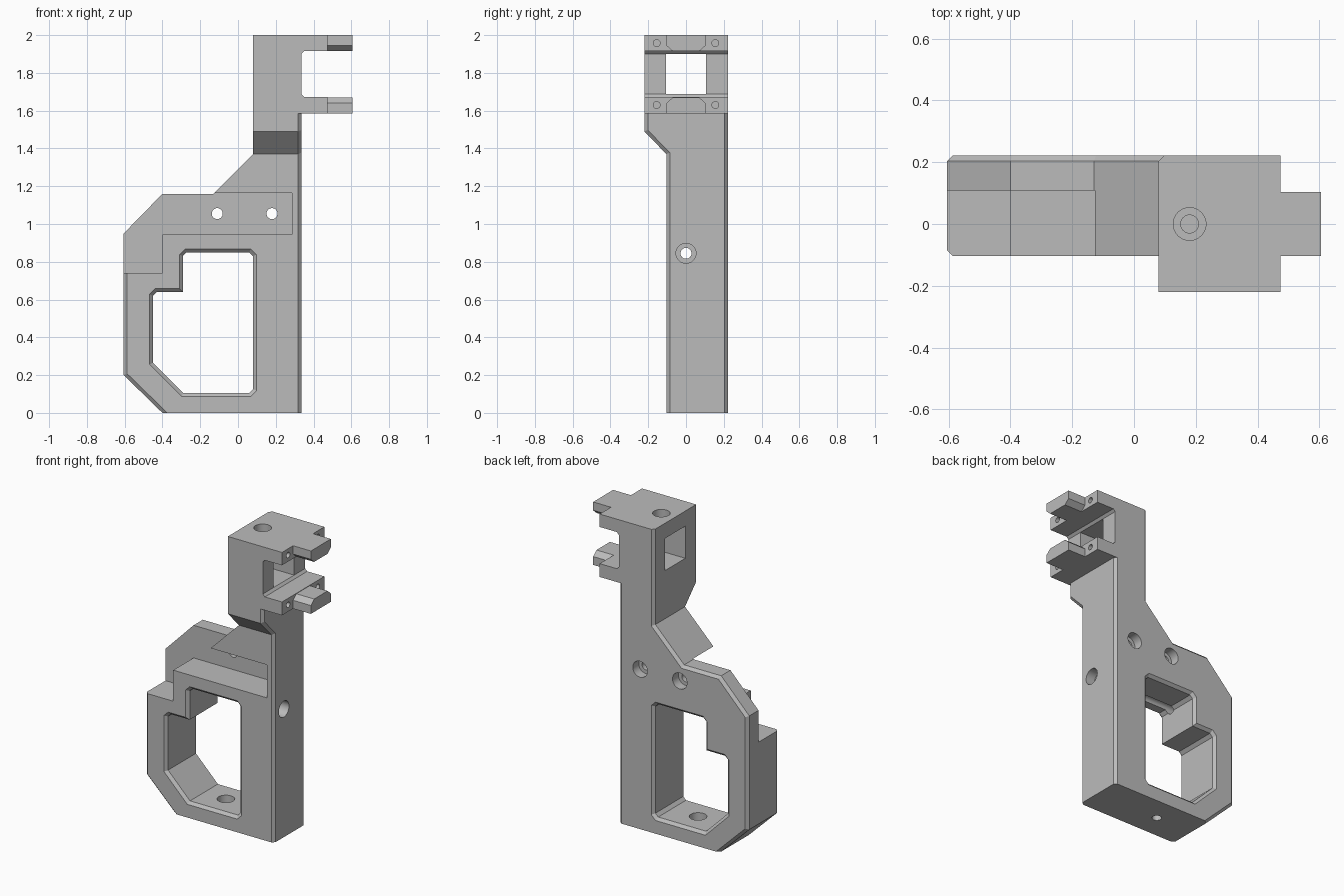
import bpy, bmesh
from mathutils import Vector, Matrix

cube = bpy.data.objects.get("Cube")
if cube:
    bpy.data.objects.remove(cube, do_unlink=True)

grey = bpy.data.materials.new("plain grey")
grey.use_nodes = True
grey.diffuse_color = (0.5, 0.5, 0.5, 1)
grey.node_tree.nodes["Principled BSDF"].inputs["Base Color"].default_value = (0.5, 0.5, 0.5, 1)


def finish(name, bm):
    bmesh.ops.recalc_face_normals(bm, faces=bm.faces)
    mesh = bpy.data.meshes.new(name)
    bm.to_mesh(mesh)
    bm.free()
    mesh.materials.append(grey)
    obj = bpy.data.objects.new(name, mesh)
    bpy.context.collection.objects.link(obj)
    return obj


def inset(points, dists):
    """Move each edge of an outline inward by its own distance."""
    pts = [Vector(p) for p in points]
    n = len(pts)
    area = sum(pts[i - 1].cross(pts[i]) for i in range(n))
    side = 1 if area > 0 else -1
    lines = []
    for i in range(n):
        d = (pts[(i + 1) % n] - pts[i]).normalized()
        normal = Vector((-d.y, d.x)) * side
        lines.append((pts[i] + normal * dists[i], d))
    result = []
    for i in range(n):
        (p, d), (q, e) = lines[i - 1], lines[i]
        result.append(p + d * ((q - p).cross(e) / d.cross(e)))
    return result


def loft(name, axis, outline, stations):
    """Prism along x or y; each station is a position and an inset."""
    bm = bmesh.new()
    rings = []
    for pos, dist in stations:
        dists = dist if isinstance(dist, list) else [dist] * len(outline)
        ring = []
        for u, v in inset(outline, dists):
            ring.append(bm.verts.new((u, pos, v) if axis == "y" else (pos, u, v)))
        rings.append(ring)
    n = len(outline)
    for a, b in zip(rings, rings[1:]):
        for i in range(n):
            bm.faces.new((a[i - 1], a[i], b[i], b[i - 1]))
    bm.faces.new(rings[0])
    bm.faces.new(rings[-1])
    return finish(name, bm)


def box(name, x, y, z):
    return loft(name, "y", [(x[0], z[0]), (x[1], z[0]), (x[1], z[1]), (x[0], z[1])],
                [(y[0], 0), (y[1], 0)])


def cylinder(name, axis, start, length, radius):
    direction = Vector({"x": (1, 0, 0), "y": (0, 1, 0), "z": (0, 0, 1)}[axis])
    bm = bmesh.new()
    turn = direction.to_track_quat("Z", "Y").to_matrix().to_4x4()
    place = Matrix.Translation(Vector(start) + direction * length / 2)
    bmesh.ops.create_cone(bm, cap_ends=True, segments=32, radius1=radius, radius2=radius,
                          depth=abs(length), matrix=place @ turn)
    return finish(name, bm)


def combine(target, tool, operation):
    mod = target.modifiers.new(tool.name, "BOOLEAN")
    mod.object, mod.operation, mod.solver = tool, operation, "EXACT"
    bpy.context.view_layer.objects.active = target
    bpy.ops.object.modifier_apply(modifier=mod.name)
    bpy.data.objects.remove(tool, do_unlink=True)


c = 0.018  # edge chamfer

# Main frame: lower ring, gusset and column, chamfered front and back
frame_outline = [(0.335, 0), (-0.4, 0), (-0.605, 0.2), (-0.605, 0.95), (-0.4, 1.16),
                 (-0.13, 1.16), (0.08, 1.37), (0.08, 2), (0.335, 2)]
front_edges = [0, c, c, 0, 0, 0, 0, 0, c]
back_edges = [0, c, c, c, c, c, c, 0, c]
frame = loft("bracket_frame", "y", frame_outline,
             [(-0.104, front_edges), (-0.104 + c, 0), (0.222 - c, 0), (0.222, back_edges)])

# Wider front half of the column with its sloped underside
column = loft("column_front", "x",
              [(0, 1.37), (-0.104, 1.37), (-0.22, 1.49), (-0.22, 2), (0, 2)],
              [(0.08, 0), (0.335 - c, 0), (0.335, [0, c, c, 0, 0])])
combine(frame, column, "UNION")

# Fork head with a tongue on each arm
combine(frame, box("fork_head", (0.1, 0.475), (-0.22, 0.222), (1.585, 2)), "UNION")
slot = [(0.35, 1.673), (0.7, 1.673), (0.7, 1.915), (0.35, 1.915), (0.335, 1.9), (0.335, 1.688)]
combine(frame, loft("fork_slot", "y", slot, [(-0.4, 0), (0.4, 0)]), "DIFFERENCE")
tongue = [(-0.104, 2), (0.104, 2), (0.104, 1.945), (0.07, 1.915), (-0.07, 1.915), (-0.104, 1.945)]
for lower in (False, True):
    shape = [(y, 3.585 - z if lower else z) for y, z in tongue]
    if lower:
        shape = [(y, min(z, 1.673)) for y, z in shape]
    combine(frame, loft("fork_tongue", "x", shape, [(0.42, 0), (0.605, 0)]), "UNION")

# Square opening through the column
combine(frame, box("column_opening", (0, 0.42), (-0.107, 0.107), (1.688, 1.9)), "DIFFERENCE")

# Stepped recess on the front
recess = [(-0.8, 0.74), (-0.4, 0.74), (-0.4, 0.945), (0.285, 0.945), (0.285, 1.163), (-0.8, 1.163)]
combine(frame, loft("front_recess", "y", recess, [(-0.4, 0), (0.108, 0)]), "DIFFERENCE")

# Main window, flared at the front and back
window = [(-0.45, 0.265), (-0.29, 0.105), (0.06, 0.105), (0.08, 0.125), (0.08, 0.83),
          (0.06, 0.85), (-0.272, 0.85), (-0.292, 0.83), (-0.292, 0.64), (-0.43, 0.64), (-0.45, 0.62)]
combine(frame, loft("main_window", "y", window,
                    [(-0.3, -c), (-0.104, -c), (-0.104 + c, 0),
                     (0.222 - c, 0), (0.222, -c), (0.4, -c)]), "DIFFERENCE")

# Bolt holes: axis, start, bore length, counterbore length
bolts = [("x", (0.4, 0, 0.845), -0.9, -0.13),
         ("z", (0.18, 0, 2.05), -0.25, -0.1),
         ("z", (-0.13, 0.06, 0.15), -0.25, -0.1),
         ("y", (-0.11, 0.25, 1.055), -0.2, -0.09),
         ("y", (0.18, 0.25, 1.055), -0.2, -0.09)]
for axis, start, bore, head in bolts:
    combine(frame, cylinder("bolt_bore", axis, start, bore, 0.029), "DIFFERENCE")
    combine(frame, cylinder("bolt_head_seat", axis, start, head, 0.053), "DIFFERENCE")

# Small pin holes in the fork ears
for y in (-0.155, 0.155):
    for z in (1.958, 1.63):
        combine(frame, cylinder("pin_hole", "x", (0.5, y, z), -0.16, 0.018), "DIFFERENCE")

# Smooth the bores, keep the machined edges sharp
bpy.ops.object.select_all(action="DESELECT")
frame.select_set(True)
bpy.context.view_layer.objects.active = frame
bpy.ops.object.shade_smooth_by_angle(angle=0.4)
